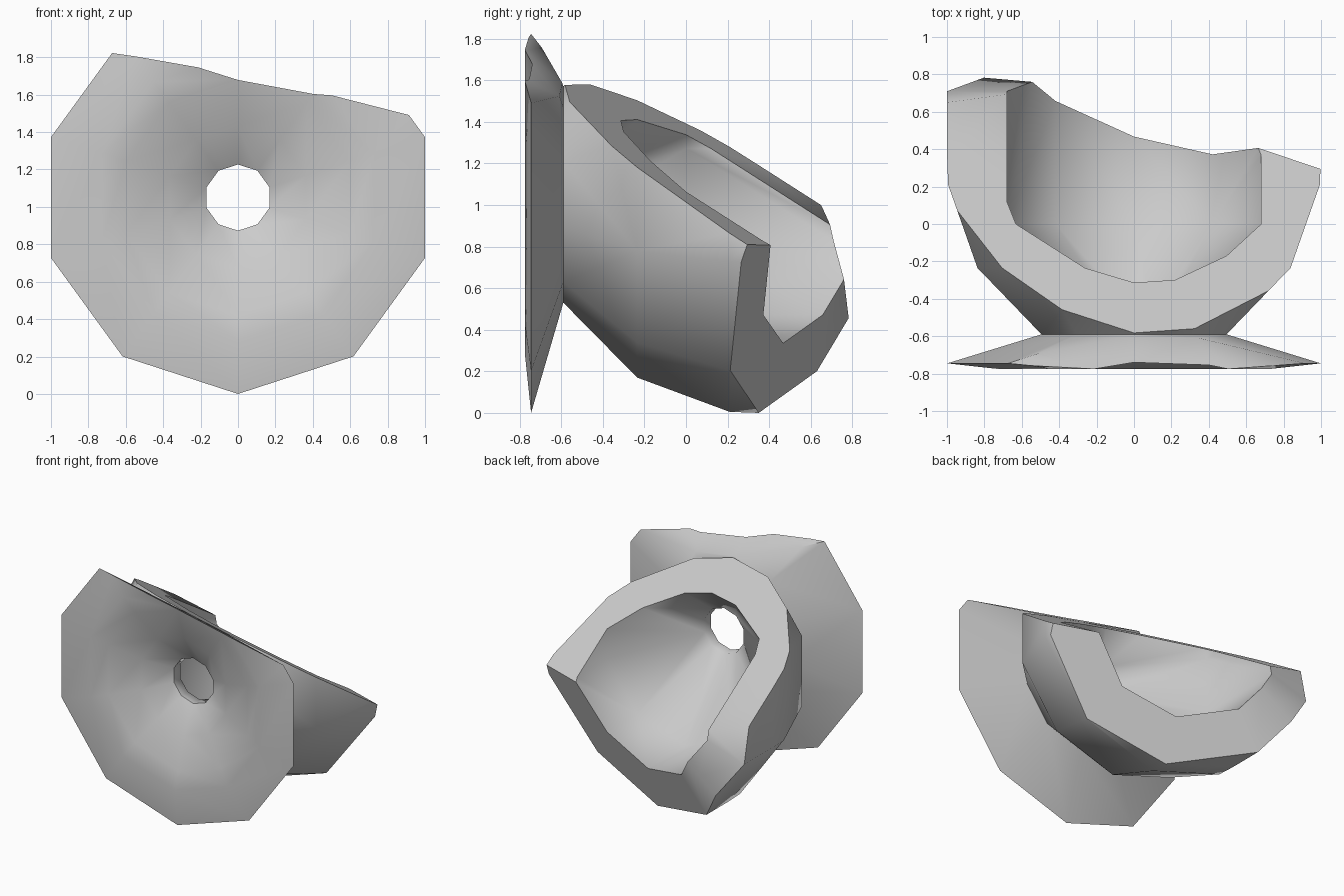
import bpy, bmesh, math
from mathutils import Vector

if "Cube" in bpy.data.objects:
    bpy.data.objects.remove(bpy.data.objects["Cube"])

SIDES = 10
AXIS_Z = 1.05

# Closed wall profile (radius, y), revolved around a front-to-back axis
profile = [
    (0.177, -0.47), (0.177, -0.55),                   # centre hole
    (0.38, -0.67), (0.63, -0.74), (0.765, -0.775),    # flared front face
    (1.05, -0.745), (0.52, -0.59),                    # flange rim and neck
    (0.88, -0.235), (1.045, 0.21), (1.05, 0.35),      # outside of the bowl
    (1.05, 1.3), (0.715, 1.3),                        # rear end, trimmed below
    (0.715, 0.0),                                     # inside of the bowl
]

bm = bmesh.new()
rings = []
for r, y in profile:
    ring = []
    for i in range(SIDES):
        a = math.pi / 2 + 2 * math.pi * i / SIDES
        ring.append(bm.verts.new((r * math.cos(a), y, AXIS_Z + r * math.sin(a))))
    rings.append(ring)
for j in range(len(rings)):
    a, b = rings[j], rings[(j + 1) % len(rings)]
    for i in range(SIDES):
        k = (i + 1) % SIDES
        bm.faces.new((a[i], a[k], b[k], b[i]))
bmesh.ops.recalc_face_normals(bm, faces=bm.faces)


def slice_off(point, normal):
    """Cut away everything beyond a plane and cap the exposed wall."""
    n = Vector(normal).normalized()
    bmesh.ops.bisect_plane(bm, geom=bm.verts[:] + bm.edges[:] + bm.faces[:],
                           dist=1e-5, plane_co=point, plane_no=n, clear_outer=True)
    rim = [e for e in bm.edges if e.is_boundary]
    bmesh.ops.triangle_fill(bm, edges=rim, use_beauty=True, use_dissolve=False, normal=n)
    bmesh.ops.recalc_face_normals(bm, faces=bm.faces)


slice_off((0, 0.35, 0), (0.34, 1, -0.35))        # right rear break
slice_off((0, 0.938, 0), (-0.07, 1, 0.218))      # left rear break
slice_off((0, 0, 1.206), (0.209, 0.639, 1))      # long sloping top break

mesh = bpy.data.meshes.new("broken_flanged_bowl")
bm.to_mesh(mesh)
bm.free()
obj = bpy.data.objects.new("broken_flanged_bowl", mesh)
bpy.context.collection.objects.link(obj)
bpy.context.view_layer.objects.active = obj
obj.select_set(True)
bpy.ops.object.shade_smooth_by_angle(angle=math.radians(50))
